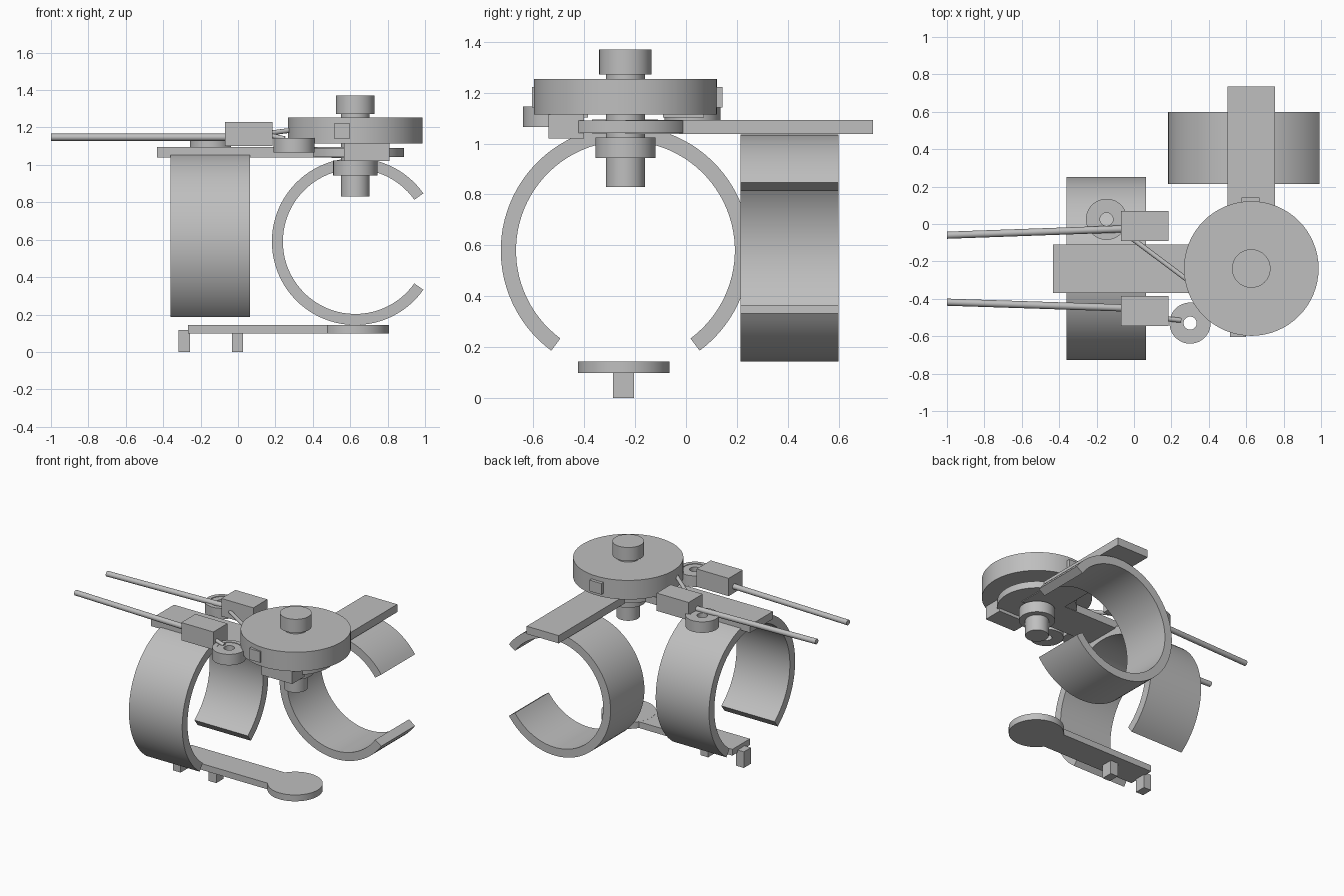
import bpy, bmesh, math
from mathutils import Vector, Matrix

if "Cube" in bpy.data.objects:
    bpy.data.objects.remove(bpy.data.objects["Cube"], do_unlink=True)

grey = bpy.data.materials.new("plain_grey")
grey.use_nodes = True
COLOUR = (0.52, 0.52, 0.52, 1)
grey.diffuse_color = COLOUR
grey.node_tree.nodes["Principled BSDF"].inputs["Base Color"].default_value = COLOUR


def finish(name, bm):
    bmesh.ops.recalc_face_normals(bm, faces=bm.faces)
    mesh = bpy.data.meshes.new(name)
    bm.to_mesh(mesh)
    bm.free()
    mesh.materials.append(grey)
    ob = bpy.data.objects.new(name, mesh)
    bpy.context.collection.objects.link(ob)
    bpy.ops.object.select_all(action="DESELECT")
    ob.select_set(True)
    bpy.context.view_layer.objects.active = ob
    bpy.ops.object.shade_smooth_by_angle(angle=math.radians(30))
    return ob


def box(name, x, y, z):
    bm = bmesh.new()
    size = Vector((x[1] - x[0], y[1] - y[0], z[1] - z[0]))
    mid = Vector((sum(x), sum(y), sum(z))) / 2
    bmesh.ops.create_cube(bm, size=1, matrix=Matrix.Translation(mid) @ Matrix.Diagonal(size.to_4d()))
    return finish(name, bm)


def rod(name, a, b, r, sides=16):
    a, b = Vector(a), Vector(b)
    bm = bmesh.new()
    turn = (b - a).to_track_quat("Z", "Y").to_matrix().to_4x4()
    bmesh.ops.create_cone(bm, cap_ends=True, segments=sides, radius1=r, radius2=r,
                          depth=(b - a).length, matrix=Matrix.Translation((a + b) / 2) @ turn)
    return finish(name, bm)


def disc(name, x, y, z, r):
    return rod(name, (x, y, z[0]), (x, y, z[1]), r, 64)


def lathe(name, x, y, profile):
    """Spin a closed (radius, height) profile about a vertical axis."""
    bm = bmesh.new()
    n = 48
    rings = [[bm.verts.new((x + r * math.cos(t), y + r * math.sin(t), z)) for r, z in profile]
             for t in (math.tau * i / n for i in range(n))]
    m = len(profile)
    for i in range(n):
        a, b = rings[i], rings[(i + 1) % n]
        for j in range(m):
            k = (j + 1) % m
            bm.faces.new((a[j], b[j], b[k], a[k]))
    return finish(name, bm)


def cuff(name, place, r_in, r_out, gap, gap_half, ends):
    """Open band: place(u, v, w) maps its plane (u, v) and axis w to the world."""
    bm = bmesh.new()
    n = 72
    start, sweep = gap + gap_half, math.tau - 2 * gap_half
    rows = []
    for i in range(n + 1):
        t = start + sweep * i / n
        corners = ((r_in, ends[0]), (r_out, ends[0]), (r_out, ends[1]), (r_in, ends[1]))
        rows.append([bm.verts.new(place(r * math.cos(t), r * math.sin(t), w)) for r, w in corners])
    for a, b in zip(rows, rows[1:]):
        for j in range(4):
            k = (j + 1) % 4
            bm.faces.new((a[j], b[j], b[k], a[k]))
    bm.faces.new(rows[0])
    bm.faces.new(rows[-1])
    return finish(name, bm)


HX, HY = 0.627, -0.238  # hinge axis

# Open cuffs
cuff("lengthwise_cuff", lambda u, v, w: (w, HY + u, 0.58 + v), 0.43, 0.49,
     -math.pi / 2, math.radians(36.5), (-0.36, 0.065))
cuff("crosswise_cuff", lambda u, v, w: (HX + u, w, 0.59 + v), 0.387, 0.446,
     0, math.radians(35.3), (0.215, 0.60))

# Upper hinge arms and hub plate
box("arm_plate_right", (-0.433, HX), (-0.37, -0.11), (1.04, 1.095))
box("arm_plate_back", (0.50, 0.755), (HY, 0.735), (1.037, 1.093))
disc("hub_plate", HX, HY, (1.042, 1.091), 0.26)
box("hub_stop", (0.566, 0.81), (-0.54, -0.40), (1.02, 1.115))

# Drive wheel, its axle and nuts
disc("drive_wheel", HX, HY, (1.115, 1.253), 0.36)
disc("axle", HX, HY, (0.83, 1.30), 0.077)
disc("top_knob", HX, HY, (1.272, 1.37), 0.103)
disc("lower_nut", HX, HY, (0.943, 1.024), 0.118)
box("wheel_tab_back", (0.575, 0.67), (0.08, 0.143), (1.142, 1.222))
box("wheel_tab_front", (0.512, 0.60), (-0.605, -0.55), (1.142, 1.222))

# Guide pulleys with a bored centre and a shallow ring step
for name, x, y in (("pulley_back", -0.147, 0.025), ("pulley_front", 0.30, -0.53)):
    lathe(name, x, y, [(0.035, 1.066), (0.11, 1.066), (0.11, 1.145), (0.08, 1.145),
                       (0.08, 1.141), (0.035, 1.141)])

# Cable housings, pull rods and cables
for side, y, far, near in (("back", -0.01, -0.06, -0.026), ("front", -0.465, -0.418, -0.449)):
    box("cable_housing_" + side, (-0.07, 0.185), (y - 0.08, y + 0.08), (1.102, 1.23))
    rod("pull_rod_" + side, (-1.0, far, 1.148), (-0.05, near, 1.148), 0.019)
rod("cable_back", (-0.02, -0.07, 1.145), (0.32, -0.325, 1.19), 0.013)
rod("cable_front", (0.16, -0.505, 1.16), (0.25, -0.515, 1.14), 0.013)

# Lower plate with round end and two pegs
box("lower_bar", (-0.268, HX), (-0.345, -0.145), (0.098, 0.143))
disc("lower_bar_end", HX, -0.245, (0.0975, 0.1435), 0.18)
box("peg_outer", (-0.318, -0.257), (-0.286, -0.204), (0, 0.116))
box("peg_inner", (-0.033, 0.027), (-0.286, -0.204), (0, 0.11))
